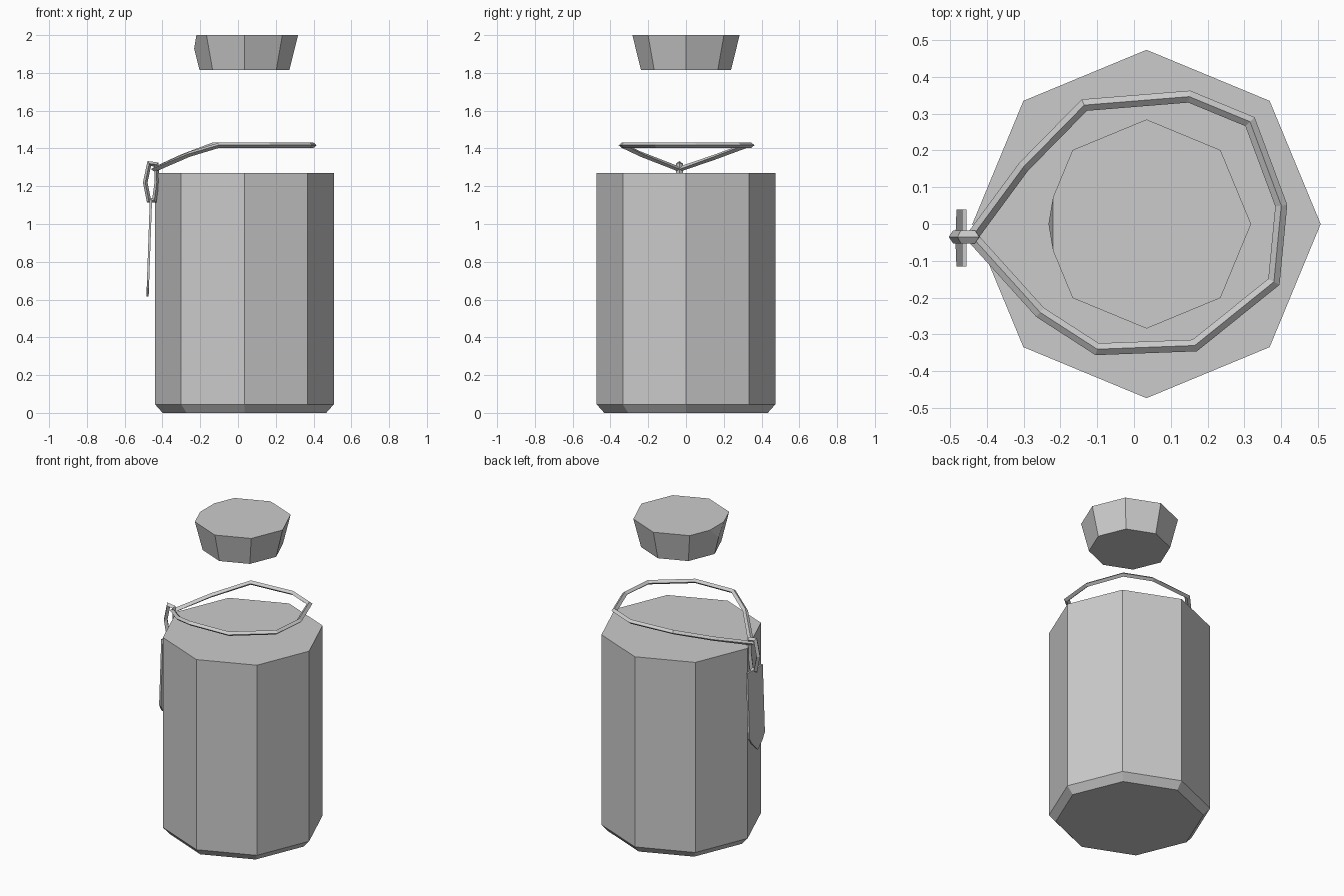
import bpy, bmesh
from math import cos, sin, pi
from mathutils import Vector

if "Cube" in bpy.data.objects:
    bpy.data.objects.remove(bpy.data.objects["Cube"])

CENTRE_X = 0.034
GREY = (0.6, 0.6, 0.6, 1)
mat = bpy.data.materials.new("plain_grey")
mat.use_nodes = True
mat.diffuse_color = GREY
mat.node_tree.nodes["Principled BSDF"].inputs["Base Color"].default_value = GREY


def add_object(name, bm):
    bmesh.ops.recalc_face_normals(bm, faces=bm.faces)
    mesh = bpy.data.meshes.new(name)
    bm.to_mesh(mesh)
    bm.free()
    mesh.materials.append(mat)
    obj = bpy.data.objects.new(name, mesh)
    bpy.context.collection.objects.link(obj)
    return obj


def bridge(bm, a, b):
    for i in range(len(a)):
        j = (i + 1) % len(a)
        bm.faces.new((a[i], a[j], b[j], b[i]))


def lathe(profile, sides=8):
    """Solid of stacked (radius, height) rings with flat caps."""
    bm = bmesh.new()
    rings = []
    for r, z in profile:
        angles = [2 * pi * i / sides for i in range(sides)]
        rings.append([bm.verts.new((CENTRE_X + r * cos(t), r * sin(t), z)) for t in angles])
    for a, b in zip(rings, rings[1:]):
        bridge(bm, a, b)
    bm.faces.new(rings[0])
    bm.faces.new(rings[-1])
    return bm


def cord_loop(name, points, axis, width, height):
    """Closed loop with a diamond section, mitred at every corner."""
    bm = bmesh.new()
    pts = [Vector(p) for p in points]
    axis = Vector(axis)
    rings = []
    for i, p in enumerate(pts):
        d1 = (p - pts[i - 1]).normalized()
        d2 = (pts[(i + 1) % len(pts)] - p).normalized()
        side = (d1 + d2).cross(axis).normalized()
        miter = min(1 / max(side.dot(d1.cross(axis).normalized()), 0.1), 1.6)
        s, h = side * width * miter, axis * height
        rings.append([bm.verts.new(p + o) for o in (s, h, -s, -h)])
    for i, ring in enumerate(rings):
        bridge(bm, ring, rings[(i + 1) % len(rings)])
    return add_object(name, bm)


# Jar body with a chamfered foot
add_object("jar_body", lathe([(0.433, 0), (0.473, 0.045), (0.473, 1.27)]))

# Tapered stopper floating above, one upper corner chipped off
stopper = lathe([(0.238, 1.815), (0.284, 2.0)])
cut = bmesh.ops.bisect_plane(
    stopper, geom=stopper.verts[:] + stopper.edges[:] + stopper.faces[:],
    plane_co=(-0.22, 0, 2), plane_no=(-0.07, 0, 0.012), clear_outer=True)
bmesh.ops.holes_fill(stopper, edges=[e for e in stopper.edges if e.is_boundary])
add_object("stopper", stopper)

# Cord hanging around the neck, dipping to the tag link
cord_loop("neck_cord", [
    (-0.44, -0.035, 1.29), (-0.30, 0.155, 1.355), (-0.135, 0.323, 1.417),
    (0.15, 0.346, 1.417), (0.315, 0.278, 1.417), (0.40, 0.05, 1.417),
    (0.38, -0.157, 1.417), (0.165, -0.33, 1.417), (-0.10, -0.34, 1.417),
    (-0.255, -0.24, 1.37)], (0, 0, 1), 0.016, 0.014)

# Upright link joining cord and tag
cord_loop("tag_link", [
    (-0.47, -0.035, 1.32), (-0.432, -0.035, 1.315), (-0.43, -0.035, 1.22),
    (-0.443, -0.035, 1.125), (-0.472, -0.035, 1.125), (-0.491, -0.035, 1.22)],
    (0, 1, 0), 0.012, 0.018)

# Hanging tag with a pointed lower end, leaning slightly outward
outline = [(0.04, 1.13), (0.04, 0.71), (0.015, 0.67), (-0.04, 0.615),
           (-0.09, 0.66), (-0.115, 0.7), (-0.115, 1.13)]
tag = bmesh.new()
faces = []
for shift in (-0.006, 0.006):
    faces.append([tag.verts.new((-0.479 + (z - 0.615) * 0.035 + shift, y, z)) for y, z in outline])
    tag.faces.new(faces[-1])
bridge(tag, *faces)
add_object("tag", tag)
